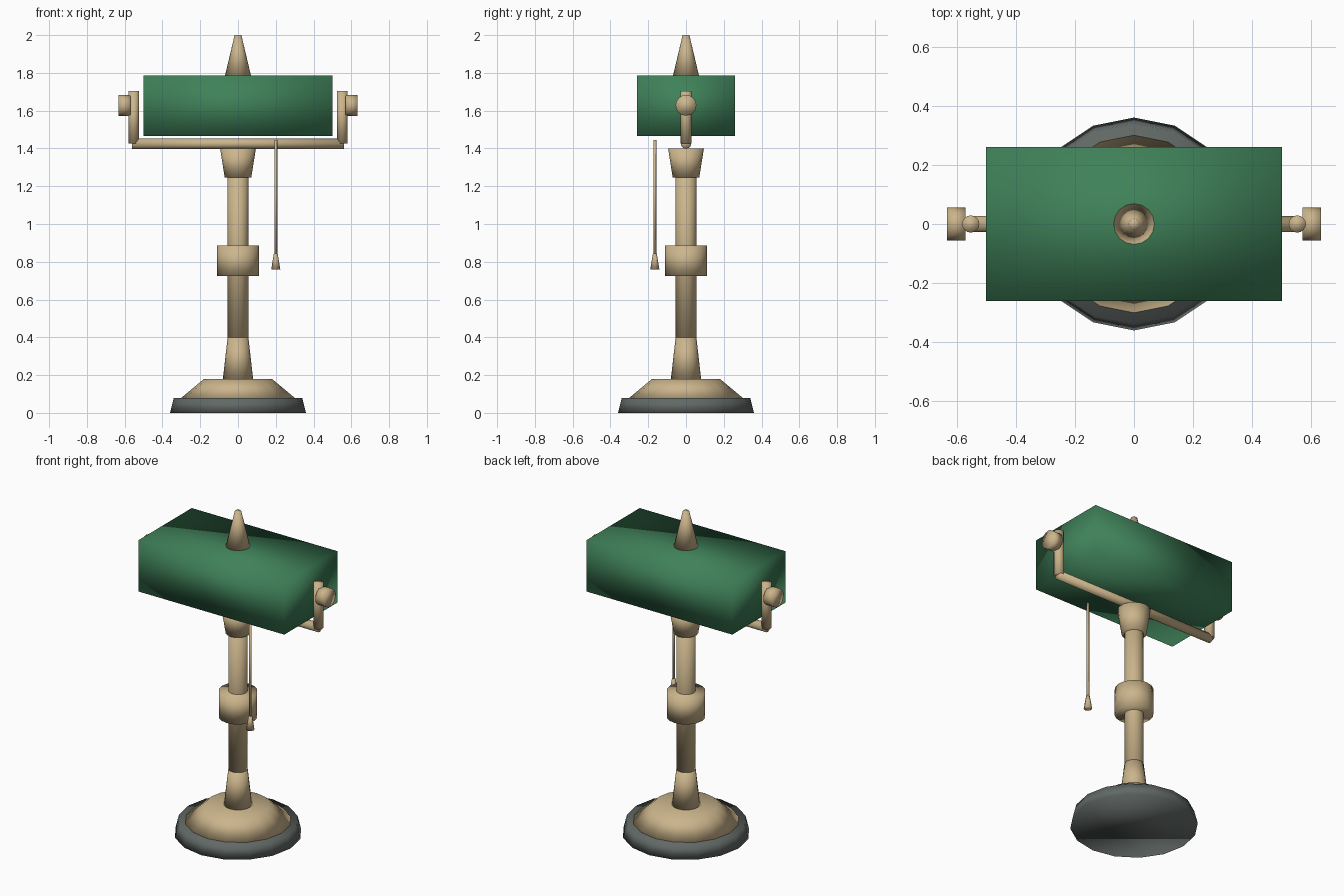
import bpy
from math import radians

if "Cube" in bpy.data.objects:
    bpy.data.objects.remove(bpy.data.objects["Cube"])


def material(name, rgb):
    m = bpy.data.materials.new(name)
    m.diffuse_color = (*rgb, 1)
    m.use_nodes = True
    m.node_tree.nodes["Principled BSDF"].inputs["Base Color"].default_value = m.diffuse_color
    return m


BRASS = material("brass", (0.60, 0.46, 0.26))
GREEN = material("green_glass", (0.05, 0.22, 0.10))
GREY = material("dark_grey", (0.12, 0.14, 0.13))


def finish(name, mat):
    ob = bpy.context.object
    ob.name = name
    ob.data.materials.append(mat)
    bpy.ops.object.shade_smooth()
    return ob


def frustum(name, r1, r2, z1, z2, mat=BRASS, x=0, y=0, sides=16):
    bpy.ops.mesh.primitive_cone_add(vertices=sides, radius1=r1, radius2=r2, depth=z2 - z1,
                                    location=(x, y, (z1 + z2) / 2))
    return finish(name, mat)


def x_rod(name, r, x1, x2, z, sides=16):
    bpy.ops.mesh.primitive_cylinder_add(vertices=sides, radius=r, depth=abs(x2 - x1),
                                        location=((x1 + x2) / 2, 0, z),
                                        rotation=(0, radians(90), 0))
    return finish(name, BRASS)


# foot and stem
frustum("base", 0.36, 0.34, 0, 0.08, GREY, sides=16)
frustum("base_dome", 0.30, 0.18, 0.08, 0.18, sides=16)
frustum("stem_foot", 0.08, 0.055, 0.18, 0.40)
frustum("stem", 0.055, 0.055, 0.40, 1.40)
frustum("stem_collar", 0.11, 0.11, 0.725, 0.885)
frustum("stem_cup", 0.07, 0.095, 1.245, 1.40)

# yoke holding the shade
x_rod("yoke_bar", 0.027, -0.56, 0.56, 1.425)
for side, s in (("left", -1), ("right", 1)):
    frustum(side + "_arm", 0.029, 0.029, 1.425, 1.705, x=s * 0.552)
    x_rod(side + "_knob", 0.055, s * 0.57, s * 0.632, 1.628)

# softly shaded box shade with its finial
bpy.ops.mesh.primitive_cube_add(size=1, location=(0, 0, 1.625))
bpy.context.object.scale = (1, 0.52, 0.32)
bpy.ops.object.transform_apply(location=False, rotation=False, scale=True)
finish("shade", GREEN)
frustum("finial", 0.07, 0.018, 1.78, 2.0)

# pull chain
frustum("pull_chain", 0.008, 0.008, 0.84, 1.445, x=0.2, y=-0.165, sides=8)
frustum("pull_bell", 0.024, 0.01, 0.76, 0.845, x=0.2, y=-0.165, sides=8)
